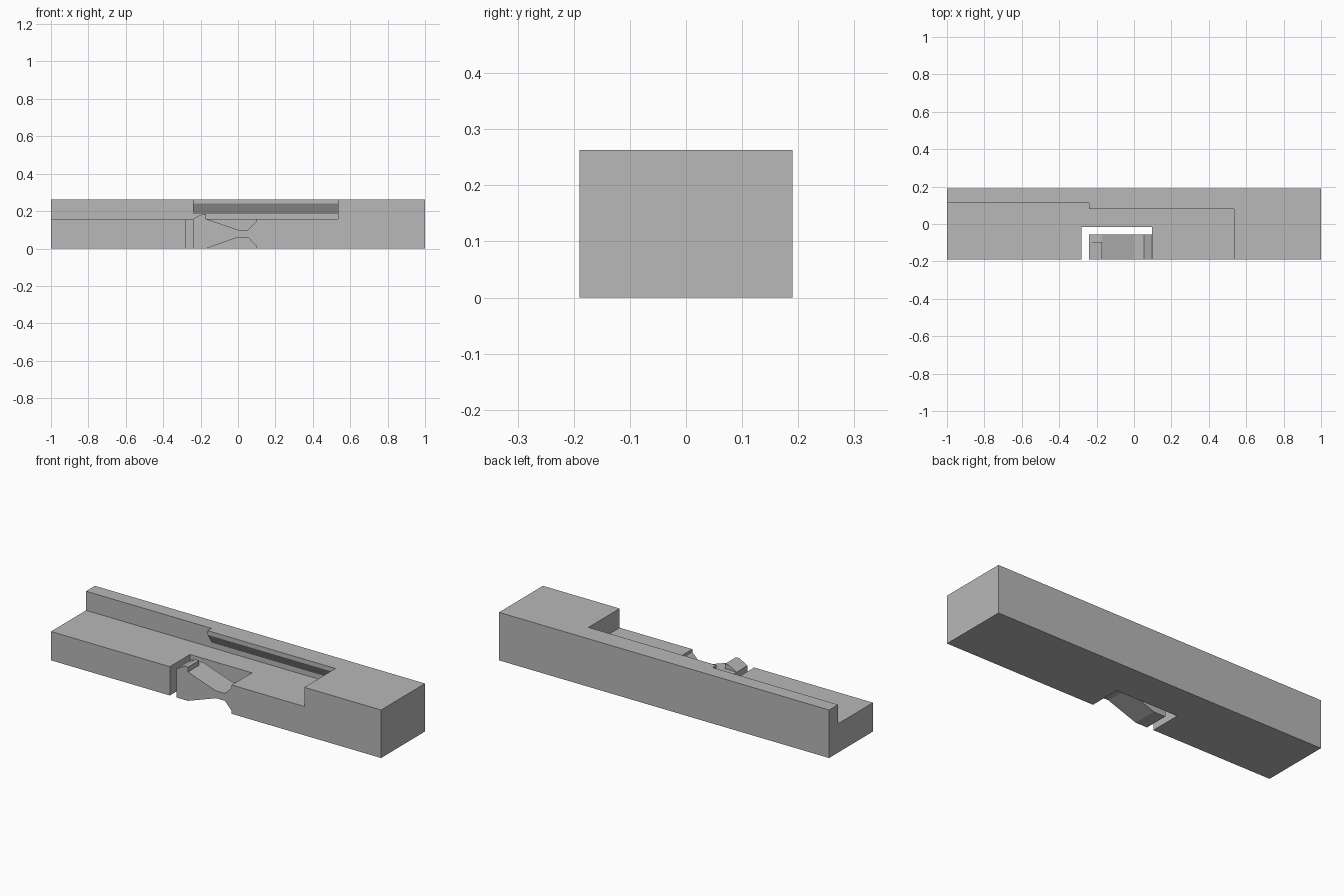
import bpy, bmesh, math
from mathutils import Vector

if "Cube" in bpy.data.objects:
    bpy.data.objects.remove(bpy.data.objects["Cube"], do_unlink=True)

grey = bpy.data.materials.new("plain_grey")
grey.use_nodes = True
grey.diffuse_color = (0.48, 0.48, 0.48, 1)
grey.node_tree.nodes["Principled BSDF"].inputs["Base Color"].default_value = (0.48, 0.48, 0.48, 1)

LENGTH, DEPTH, TOP = 1.0, 0.19, 0.263   # half length, half depth, full height
STEP = 0.158                            # height of the lowered deck


def prism(name, profile, axis, start, end):
    """Extrude a profile along x (points are y, z) or along y (points are x, z)."""
    bm = bmesh.new()
    if axis == "x":
        pts = [(start, a, b) for a, b in profile]
        move = Vector((end - start, 0, 0))
    else:
        pts = [(a, start, b) for a, b in profile]
        move = Vector((0, end - start, 0))
    face = bm.faces.new([bm.verts.new(p) for p in pts])
    side = bmesh.ops.extrude_face_region(bm, geom=[face])
    bmesh.ops.translate(bm, vec=move, verts=[v for v in side["geom"] if isinstance(v, bmesh.types.BMVert)])
    bmesh.ops.recalc_face_normals(bm, faces=bm.faces)
    mesh = bpy.data.meshes.new(name)
    bm.to_mesh(mesh)
    bm.free()
    mesh.materials.append(grey)
    obj = bpy.data.objects.new(name, mesh)
    bpy.context.collection.objects.link(obj)
    return obj


def rect(a0, a1, b0, b1):
    return [(a0, b0), (a1, b0), (a1, b1), (a0, b1)]


def combine(target, tool, operation):
    mod = target.modifiers.new(operation.lower(), "BOOLEAN")
    mod.operation, mod.solver, mod.object = operation, "EXACT", tool
    bpy.context.view_layer.objects.active = target
    bpy.ops.object.modifier_apply(modifier=mod.name)
    bpy.data.objects.remove(tool, do_unlink=True)


# Main bar
body = prism("clip_bar", rect(-DEPTH, DEPTH, 0, TOP), "x", -LENGTH, LENGTH)

# Lowered deck: plain rebate at the left end, undercut rebate in the middle
combine(body, prism("rebate_cutter", rect(-0.3, 0.113, STEP, 0.4), "x", -1.1, -0.24), "DIFFERENCE")
undercut = [(-0.3, STEP), (0.113, STEP), (0.113, 0.185), (0.08, 0.24), (0.08, 0.4), (-0.3, 0.4)]
combine(body, prism("undercut_cutter", undercut, "x", -0.5, 0.535), "DIFFERENCE")

# Window through the deck around the spring tongue
combine(body, prism("window_cutter", rect(-0.28, 0.095, -0.1, 0.4), "y", -0.3, -0.015), "DIFFERENCE")

# Spring tongue with a thin neck, rooted in the bar
tongue_profile = [(-0.24, 0), (-0.17, 0), (0, 0.06), (0.053, 0.06), (0.095, 0.015), (0.15, 0.015),
                  (0.15, 0.143), (0.095, 0.143), (0.053, 0.1), (0, 0.1), (-0.17, STEP), (-0.24, STEP)]
tongue = prism("spring_tongue", tongue_profile, "y", -DEPTH, -0.055)

# Catch on the tongue tip
catch_profile = [(-0.24, STEP), (-0.24, 0.1), (-0.17, 0.1), (-0.17, 0.185), (-0.19, 0.185)]
combine(tongue, prism("catch", catch_profile, "y", -DEPTH, -0.095), "UNION")
combine(body, tongue, "UNION")

# Smooth shading with sharp edges kept
bpy.ops.object.select_all(action="DESELECT")
body.select_set(True)
bpy.context.view_layer.objects.active = body
bpy.ops.object.shade_smooth_by_angle(angle=math.radians(15))
